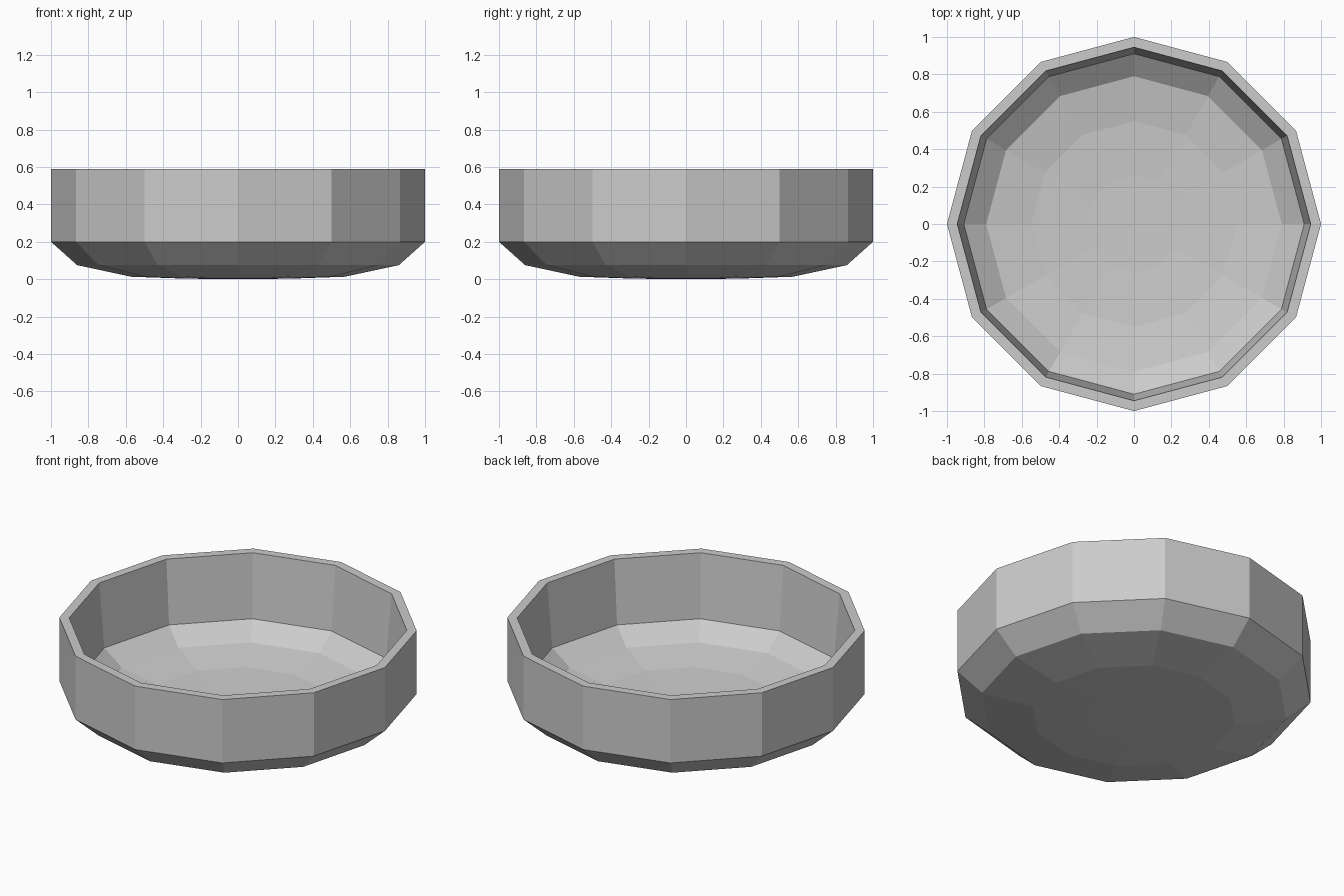
import bpy, bmesh, math

if "Cube" in bpy.data.objects:
    bpy.data.objects.remove(bpy.data.objects["Cube"])

SIDES = 12
# (radius, height): underside centre, outer wall, rim, inner wall, inside floor
PROFILE = [(0, 0), (0.28, 0.003), (0.57, 0.013), (0.86, 0.075), (1.0, 0.2), (1.0, 0.59),
           (0.945, 0.59), (0.91, 0.2), (0.79, 0.11), (0.55, 0.07), (0.26, 0.055), (0, 0.052)]

# Turn the profile into a twelve-sided bowl
bm = bmesh.new()
rings = []
for r, z in PROFILE:
    n = SIDES if r else 1
    rings.append([bm.verts.new((r * math.cos(math.tau * i / SIDES),
                                r * math.sin(math.tau * i / SIDES), z)) for i in range(n)])
for a, b in zip(rings, rings[1:]):
    for i in range(SIDES):
        j = (i + 1) % SIDES
        corners = [a[i % len(a)], a[j % len(a)], b[j % len(b)], b[i % len(b)]]
        bm.faces.new(list(dict.fromkeys(corners)))
bmesh.ops.recalc_face_normals(bm, faces=bm.faces)
mesh = bpy.data.meshes.new("bowl")
bm.to_mesh(mesh)
bm.free()

bowl = bpy.data.objects.new("bowl", mesh)
bpy.context.collection.objects.link(bowl)

# Plain light grey
grey = bpy.data.materials.new("light grey")
grey.diffuse_color = (0.6, 0.6, 0.6, 1)
grey.use_nodes = True
grey.node_tree.nodes["Principled BSDF"].inputs["Base Color"].default_value = grey.diffuse_color
mesh.materials.append(grey)
